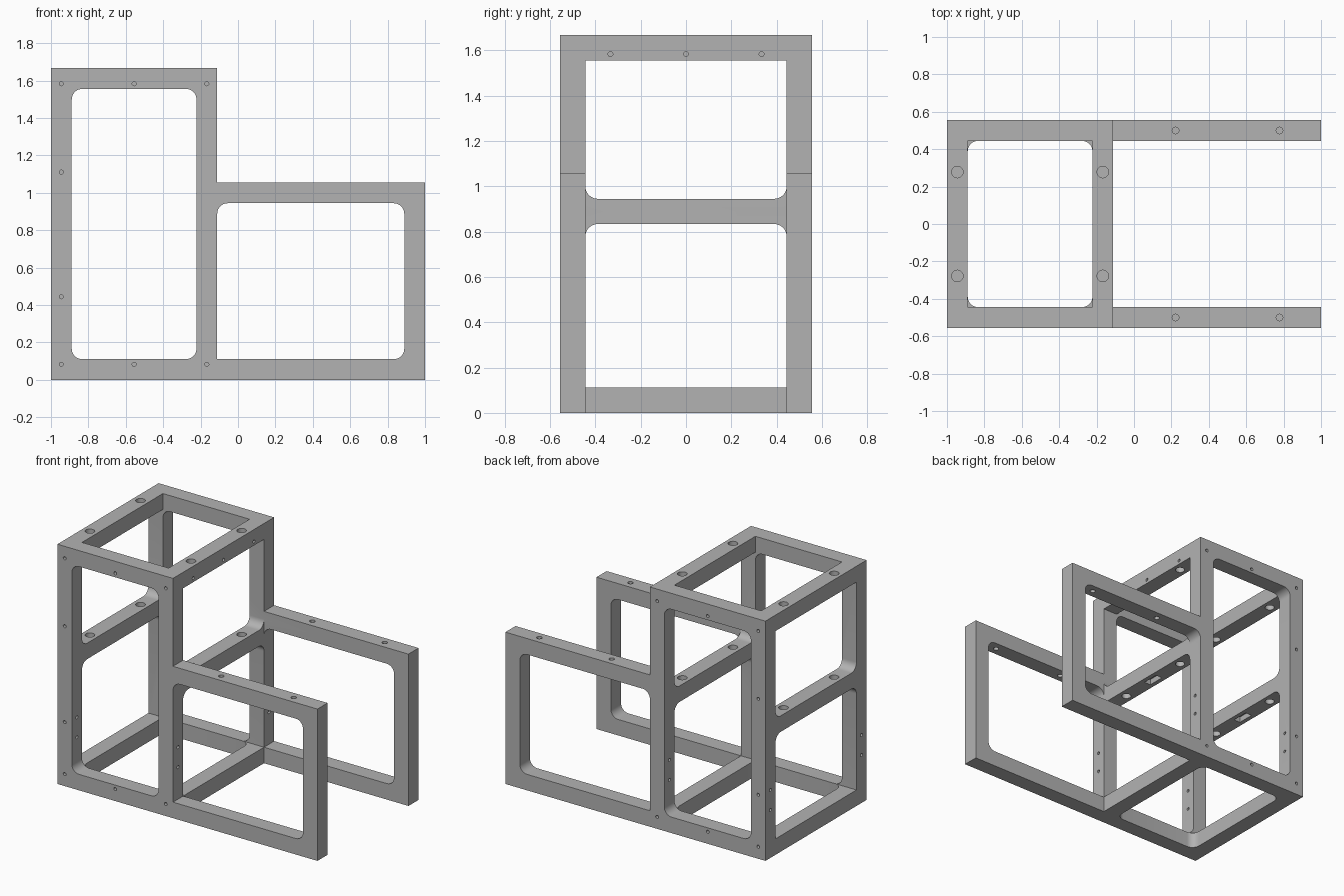
import bpy, bmesh, math

cube = bpy.data.objects.get("Cube")
if cube:
    bpy.data.objects.remove(cube, do_unlink=True)

U = 1 / 18            # design module: bars are two modules thick
BAR = 2 * U
W, H = 10 * U, 30 * U  # half width, full height
ARM_H = 19 * U         # height of the low arms
STEP = -BAR            # x where the tower ends and the arms begin
IN = W - BAR           # inner half width

metal = bpy.data.materials.new("grey metal")
metal.use_nodes = True
grey = (0.45, 0.45, 0.45, 1)
metal.diffuse_color = grey
metal.node_tree.nodes["Principled BSDF"].inputs["Base Color"].default_value = grey


def prism(name, points, axis, lo, hi):
    """Extrude a 2D outline along an axis."""
    place = {"X": lambda u, v, t: (t, u, v),
             "Y": lambda u, v, t: (u, t, v),
             "Z": lambda u, v, t: (u, v, t)}[axis]
    bm = bmesh.new()
    a = [bm.verts.new(place(u, v, lo)) for u, v in points]
    b = [bm.verts.new(place(u, v, hi)) for u, v in points]
    bm.faces.new(a)
    bm.faces.new(b[::-1])
    n = len(points)
    for i in range(n):
        j = (i + 1) % n
        bm.faces.new((a[i], b[i], b[j], a[j]))
    bmesh.ops.recalc_face_normals(bm, faces=bm.faces)
    mesh = bpy.data.meshes.new(name)
    bm.to_mesh(mesh)
    bm.free()
    ob = bpy.data.objects.new(name, mesh)
    bpy.context.collection.objects.link(ob)
    return ob


def rect(u0, u1, v0, v1, rounded="", r=U):
    """Rectangle outline; rounded lists corners a b c d from lower left, anticlockwise."""
    pts = []
    corners = [("a", u0, v0, 1, 1), ("b", u1, v0, -1, 1),
               ("c", u1, v1, -1, -1), ("d", u0, v1, 1, -1)]
    for k, (key, u, v, su, sv) in enumerate(corners):
        if key not in rounded:
            pts.append((u, v))
            continue
        for i in range(9):
            t = math.pi + (k + i / 8) * math.pi / 2
            pts.append((u + su * r + r * math.cos(t), v + sv * r + r * math.sin(t)))
    return pts


def circle(u, v, r, n=20):
    return [(u + r * math.cos(2 * math.pi * i / n), v + r * math.sin(2 * math.pi * i / n))
            for i in range(n)]


# Stepped solid block that the frame is cut from
frame = prism("stepped_frame", [(-1, 0), (1, 0), (1, ARM_H), (STEP, ARM_H), (STEP, H), (-1, H)],
              "Y", -W, W)
frame.data.materials.append(metal)


def cut(points, axis, lo, hi):
    cutter = prism("cutter", points, axis, lo, hi)
    cutter.hide_render = True
    mod = frame.modifiers.new("cut", "BOOLEAN")
    mod.operation = "DIFFERENCE"
    mod.solver = "EXACT"
    mod.object = cutter
    bpy.context.view_layer.objects.active = frame
    bpy.ops.object.modifier_apply(modifier=mod.name)
    mesh = cutter.data
    bpy.data.objects.remove(cutter, do_unlink=True)
    bpy.data.meshes.remove(mesh)


# Open space inside the tower and between the arms
left, right = -1 + BAR, STEP - BAR
cut(rect(left, right, -IN, IN), "Z", BAR, 2)
cut(rect(left, right, -IN, IN, "abcd"), "Z", -1, BAR + 0.01)
cut(rect(STEP, 2, -IN, IN), "Z", -1, 2)

# Side windows: tall one in the tower, low one in the arms
cut(rect(left, right, BAR, H - BAR, "abcd"), "Y", -1, 1)
cut(rect(STEP, 1 - BAR, BAR, ARM_H - BAR, "bcd"), "Y", -1, 1)

# Tower end windows above and below the middle cross bars
MID = 15 * U
cut(rect(-IN, IN, MID + BAR, H - BAR, "ab"), "X", -2, 0.5)
cut(rect(-IN, IN, BAR, MID, "cd"), "X", -2, 0.5)

# Large holes down through top and middle bars, pockets under the middle bars
for x in (-17 * U, -3 * U):
    for y in (-5 * U, 5 * U):
        cut(circle(x, y, 0.031), "Z", MID - 0.1, 2)
    cut(rect(x - 0.025, x + 0.025, -0.06, 0.06), "Z", MID - 0.1, MID + 0.04)

for s in (-1, 1):
    # Holes through the arm tops
    for x in (4 * U, 14 * U):
        cut(circle(x, s * 9 * U, 0.018, 16), "Z", ARM_H - BAR - 0.1, ARM_H + 0.1)
    # Blind screw holes on the outer side faces
    spots = [(x, z) for x in (-17 * U, -10 * U, -3 * U) for z in (1.5 * U, H - 1.5 * U)]
    spots += [(-17 * U, 8 * U), (-17 * U, 20 * U)]
    for x, z in spots:
        lo, hi = sorted((s * (W - 0.08), s * (W + 0.1)))
        cut(circle(x, z, 0.011, 12), "Y", lo, hi)
    # Paired holes through the lower part of the tower posts
    for z in (6 * U, 8.5 * U):
        cut(circle(s * 9 * U, z, 0.011, 12), "X", -1.5, STEP + 0.1)

# Blind screw holes along the top bar above the arms
for y in (-6 * U, 0, 6 * U):
    cut(circle(y, H - 1.5 * U, 0.011, 12), "X", STEP - 0.06, STEP + 0.1)

bpy.ops.object.select_all(action="DESELECT")
frame.select_set(True)
bpy.context.view_layer.objects.active = frame
bpy.ops.object.shade_smooth_by_angle(angle=math.radians(32))
